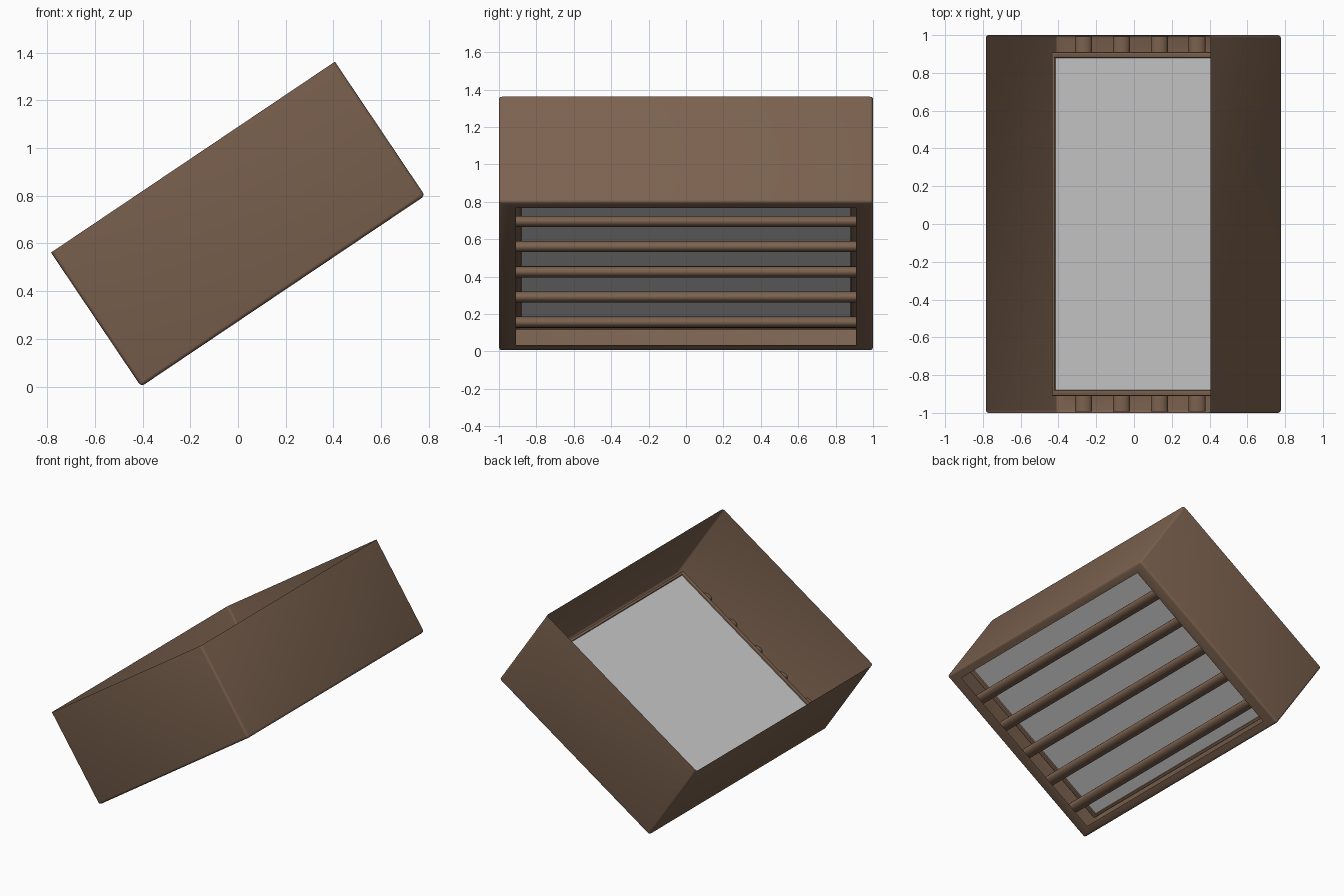
import bpy, bmesh, math
from mathutils import Matrix, Vector

if "Cube" in bpy.data.objects:
    bpy.data.objects.remove(bpy.data.objects["Cube"])

# Local axes: X along the slope, Y across, Z out of the open side
L, W, H = 1.434, 2.0, 0.677
ANGLE = math.atan2(0.80, 1.19)
TILT = Matrix.Rotation(-ANGLE, 4, 'Y')
CENTRE = TILT @ Vector((L / 2, 0, H / 2))
PLACE = Matrix.Translation((-CENTRE.x, 0, 0)) @ TILT

brown = bpy.data.materials.new("brown_paint")
brown.diffuse_color = (0.2, 0.122, 0.078, 1)
brown.use_nodes = True
brown.node_tree.nodes["Principled BSDF"].inputs["Base Color"].default_value = brown.diffuse_color


def add(name, bm, mat=brown):
    bmesh.ops.recalc_face_normals(bm, faces=bm.faces)
    me = bpy.data.meshes.new(name)
    bm.to_mesh(me)
    bm.free()
    ob = bpy.data.objects.new(name, me)
    bpy.context.collection.objects.link(ob)
    ob.matrix_world = PLACE
    if mat:
        me.materials.append(mat)
    bpy.ops.object.select_all(action='DESELECT')
    ob.select_set(True)
    bpy.context.view_layer.objects.active = ob
    bpy.ops.object.shade_smooth_by_angle(angle=math.radians(35))
    return ob


def box(name, x0, x1, y0, y1, z0, z1, mat=brown, bevel=0.0):
    bm = bmesh.new()
    m = Matrix.Translation(((x0 + x1) / 2, (y0 + y1) / 2, (z0 + z1) / 2)) @ \
        Matrix.Diagonal((x1 - x0, y1 - y0, z1 - z0, 1))
    bmesh.ops.create_cube(bm, size=1, matrix=m)
    if bevel:
        bmesh.ops.bevel(bm, geom=bm.edges[:], offset=bevel, segments=2,
                        profile=0.5, affect='EDGES')
    return add(name, bm, mat)


# Outer shell: thin walls, open on one side, turned in to a lip on the other
bm = bmesh.new()
rings = []
for du, dy, z in ((0, 0, H), (0, 0, 0), (0.06, 0.09, 0)):
    rings.append([bm.verts.new((x, y, z)) for x, y in (
        (du, dy - W / 2), (L - du, dy - W / 2),
        (L - du, W / 2 - dy), (du, W / 2 - dy))])
for a, b in zip(rings, rings[1:]):
    for i in range(4):
        j = (i + 1) % 4
        bm.faces.new((a[i], a[j], b[j], b[i]))
corner = set(rings[1])
edges = [e for e in bm.edges
         if (set(e.verts) <= corner)
         or (e.verts[0] in corner and e.verts[1] in rings[0])
         or (e.verts[1] in corner and e.verts[0] in rings[0])]
bmesh.ops.bevel(bm, geom=edges, offset=0.016, segments=3, profile=0.5, affect='EDGES')
add("outer_shell", bm)

# Grey panel and the narrow border around it
U0, U1, Y1 = 0.056, 0.076, 0.88
box("panel", U1, L - U1, -Y1, Y1, 0.113, 0.13, mat=None)
for side, (x0, x1) in (("lower", (U0, U1)), ("upper", (L - U1, L - U0))):
    box(side + "_panel_border", x0, x1, -0.91, 0.91, 0.10, 0.14, bevel=0.006)
for side, s in (("front", -1), ("back", 1)):
    y0, y1 = sorted((s * Y1, s * 0.91))
    box(side + "_panel_border", U0, L - U0, y0, y1, 0.10, 0.14, bevel=0.006)

# Five slats behind the lip, with an oval section that lies level
for k in range(5):
    bm = bmesh.new()
    m = Matrix.Translation((0.203 + 0.2415 * k, 0, 0.052)) \
        @ Matrix.Rotation(ANGLE, 4, 'Y') @ Matrix.Diagonal((0.045, 1, 0.03, 1)) \
        @ Matrix.Rotation(math.pi / 2, 4, 'X')
    bmesh.ops.create_cone(bm, cap_ends=True, segments=16, radius1=1, radius2=1,
                          depth=1.985, matrix=m)
    add("slat_%d" % (k + 1), bm)
